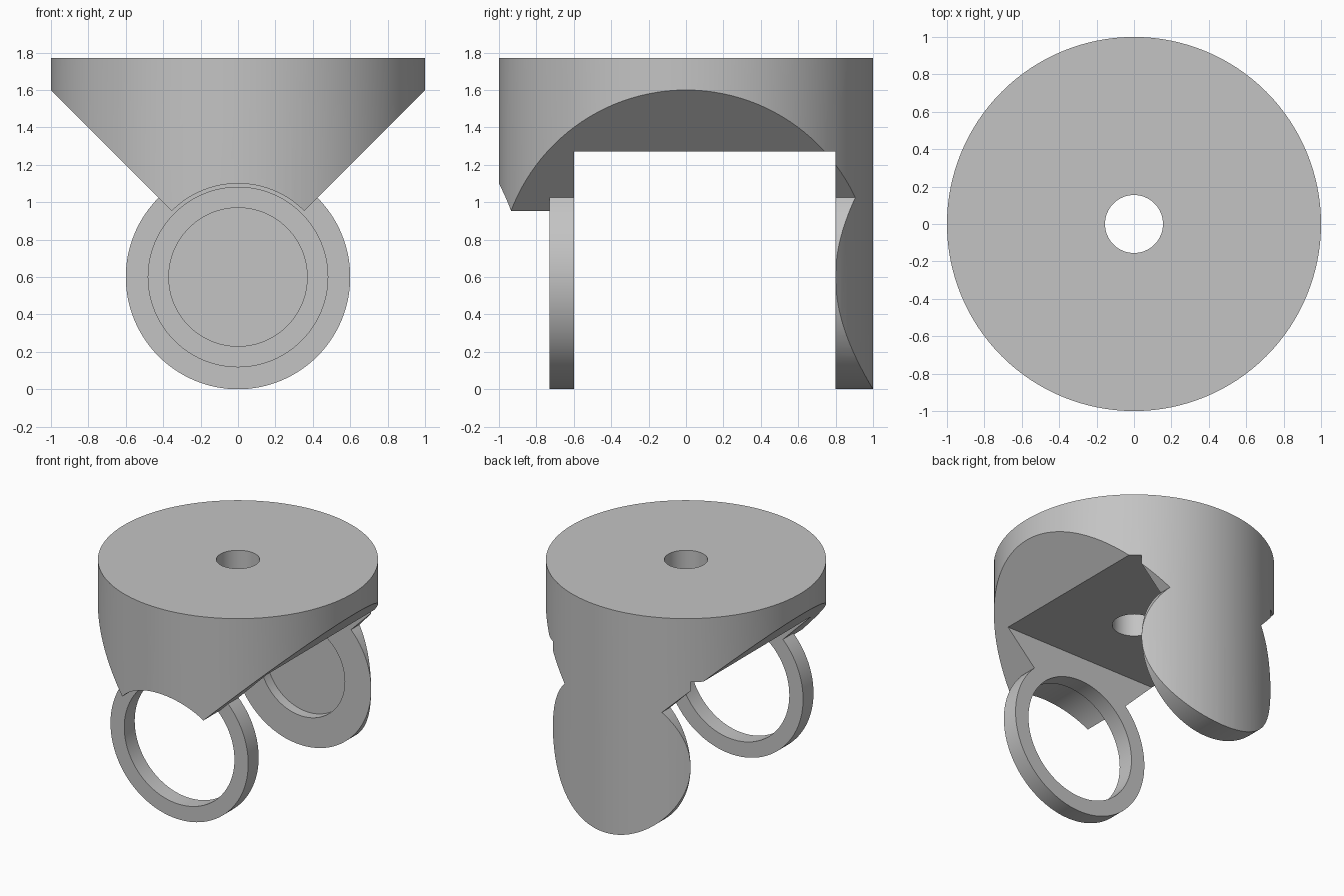
import bpy, bmesh
from math import cos, sin, radians

if "Cube" in bpy.data.objects:
    bpy.data.objects.remove(bpy.data.objects["Cube"])

grey = bpy.data.materials.new("plain grey")
grey.use_nodes = True
grey.diffuse_color = (0.55, 0.55, 0.55, 1)
grey.node_tree.nodes["Principled BSDF"].inputs["Base Color"].default_value = (0.55, 0.55, 0.55, 1)

AXIS_Z = 0.6   # height of the ring and disc centre


def arc(r, start, end, n, cz=0.0):
    """Points on an arc, angles in degrees."""
    angles = [radians(start + (end - start) * i / n) for i in range(n + 1)]
    return [(r * cos(a), cz + r * sin(a)) for a in angles]


def circle(r, n, cz=0.0):
    return arc(r, 0, 360, n, cz)[:-1]


def prism(name, points, lo, hi, along="y"):
    """Extrude a flat outline between lo and hi along y or z."""
    bm = bmesh.new()
    place = (lambda a, b: (a, lo, b)) if along == "y" else (lambda a, b: (a, b, lo))
    face = bm.faces.new([bm.verts.new(place(a, b)) for a, b in points])
    moved = bmesh.ops.extrude_face_region(bm, geom=[face])["geom"]
    offset = (0, hi - lo, 0) if along == "y" else (0, 0, hi - lo)
    bmesh.ops.translate(bm, vec=offset, verts=[v for v in moved if isinstance(v, bmesh.types.BMVert)])
    bmesh.ops.recalc_face_normals(bm, faces=bm.faces)
    mesh = bpy.data.meshes.new(name)
    bm.to_mesh(mesh)
    bm.free()
    mesh.materials.append(grey)
    obj = bpy.data.objects.new(name, mesh)
    bpy.context.collection.objects.link(obj)
    return obj


# Round body, trimmed to a V-shaped hopper standing on a round foot
body = prism("mount_body", circle(1, 128), -0.1, 1.77, "z")
outline = prism("outline_cutter",
                arc(0.6, 135, 405, 96, AXIS_Z) + [(1.4, 2.0), (1.4, 2.2), (-1.4, 2.2), (-1.4, 2.0)],
                -1.3, 1.3)

# Open middle between front ring and back disc
middle = prism("middle_cutter", [(-1.5, -0.5), (1.5, -0.5), (1.5, 1.27), (-1.5, 1.27)], -0.6, 0.8)

# Arch in front of the ring
s = 0.6 * cos(radians(45))
arch = prism("arch_cutter",
             arc(0.5, 135, 45, 32, AXIS_Z)
             + [(s, AXIS_Z + s), (1.3, AXIS_Z + s), (1.3, -0.5),
                (-1.3, -0.5), (-1.3, AXIS_Z + s), (-s, AXIS_Z + s)],
             -1.3, -0.73)

# Ring opening, shallow seat in the back disc, and top hole
ring_hole = prism("ring_hole_cutter", circle(0.48, 96, AXIS_Z), -1.3, -0.4)
seat = prism("seat_cutter", circle(0.37, 96, AXIS_Z), 0.5, 0.88)
top_hole = prism("top_hole_cutter", circle(0.155, 64), 1.0, 2.0, "z")

cutters = [outline, middle, arch, ring_hole, seat, top_hole]
for cutter in cutters:
    cutter.hide_render = True
    mod = body.modifiers.new(cutter.name, "BOOLEAN")
    mod.operation = "INTERSECT" if cutter is outline else "DIFFERENCE"
    mod.solver = "EXACT"
    mod.object = cutter

# Bake the cuts and drop the cutters
bpy.context.view_layer.update()
depsgraph = bpy.context.evaluated_depsgraph_get()
result = bpy.data.meshes.new_from_object(body.evaluated_get(depsgraph))
body.modifiers.clear()
body.data = result
for cutter in cutters:
    bpy.data.objects.remove(cutter)

# Smooth the curved walls, keep edges sharp
bpy.ops.object.select_all(action="DESELECT")
body.select_set(True)
bpy.context.view_layer.objects.active = body
bpy.ops.object.shade_smooth_by_angle(angle=radians(20))
